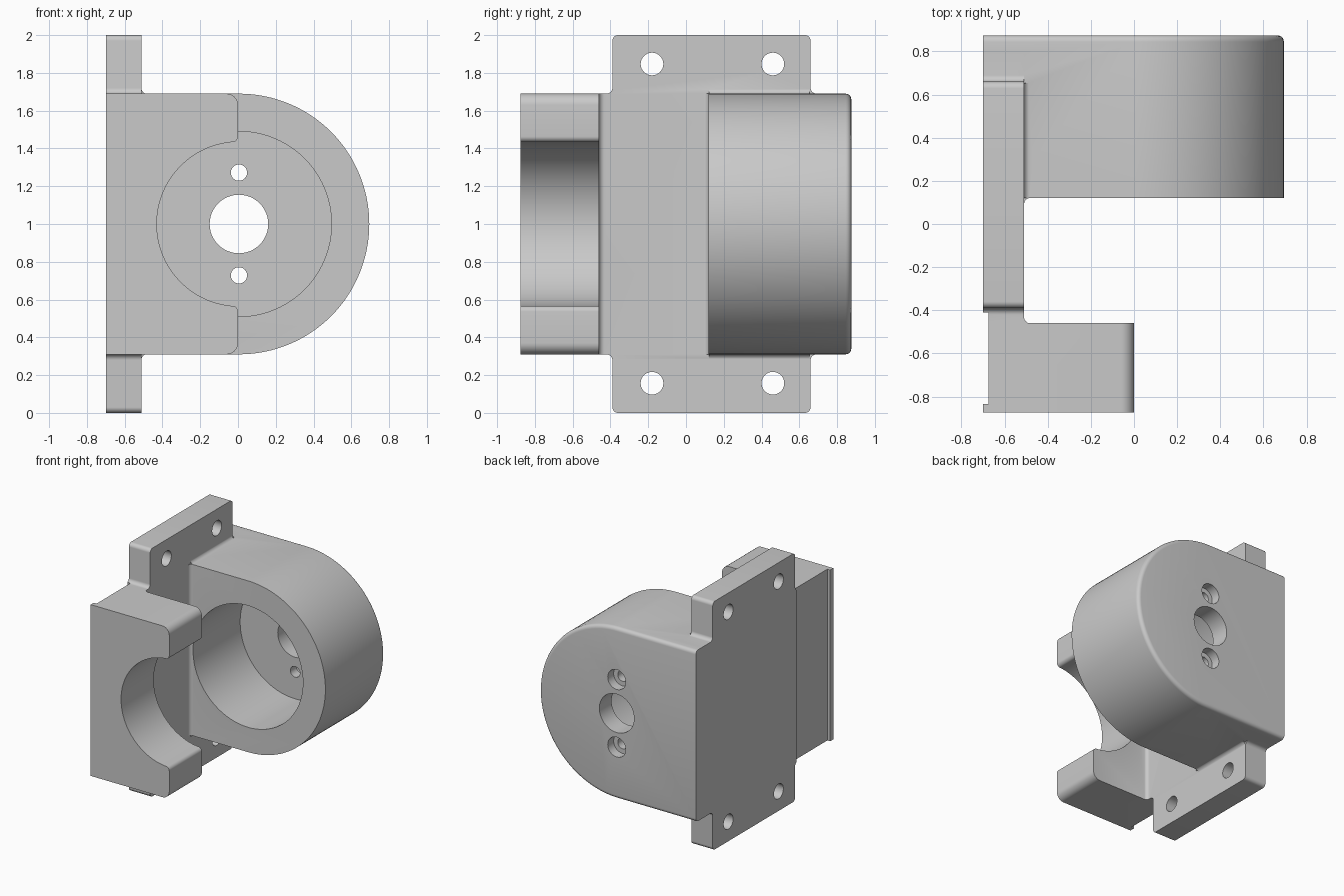
import bpy, bmesh
from math import sin, cos, tan, pi, radians
from mathutils import Vector

if "Cube" in bpy.data.objects:
    bpy.data.objects.remove(bpy.data.objects["Cube"], do_unlink=True)

grey = bpy.data.materials.new("machined grey")
grey.use_nodes = True
colour = (0.59, 0.59, 0.59, 1)
grey.diffuse_color = colour
grey.node_tree.nodes["Principled BSDF"].inputs["Base Color"].default_value = colour

CX, CZ = 0.005, 1.0          # main bore axis
LOW, HIGH = 0.31, 1.69       # body height range
LEFT, FACE = -0.70, -0.51    # mounting plate faces
BACK = 0.875
R = 0.03                     # general fillet


def rounded(points, steps=6):
    """Turn (a, b, radius) corners into a filleted outline."""
    out = []
    for i, p in enumerate(points):
        here = Vector(p[:2])
        if len(p) < 3:
            out.append(here)
            continue
        u = (Vector(points[i - 1][:2]) - here).normalized()
        v = (Vector(points[(i + 1) % len(points)][:2]) - here).normalized()
        half = u.angle(v) / 2
        cut = p[2] / tan(half)
        centre = here + (u + v).normalized() * cut / cos(half)
        start, end = here + u * cut - centre, here + v * cut - centre
        for k in range(steps + 1):
            out.append(centre + start.lerp(end, k / steps).normalized() * p[2])
    return out


def arc(r, start, end, n, a=CX, b=CZ):
    return [(a + r * cos(start + (end - start) * k / n),
             b + r * sin(start + (end - start) * k / n)) for k in range(n + 1)]


def extrude(name, outline, axis, t0, t1):
    place = {"X": lambda a, b, t: (t, a, b),
             "Y": lambda a, b, t: (a, t, b),
             "Z": lambda a, b, t: (a, b, t)}[axis]
    bm = bmesh.new()
    rings = [[bm.verts.new(place(a, b, t)) for a, b in outline] for t in (t0, t1)]
    n = len(outline)
    for ring in rings:
        bm.faces.new(ring)
    for i in range(n):
        j = (i + 1) % n
        bm.faces.new((rings[0][i], rings[0][j], rings[1][j], rings[1][i]))
    bmesh.ops.recalc_face_normals(bm, faces=bm.faces)
    mesh = bpy.data.meshes.new(name)
    bm.to_mesh(mesh)
    bm.free()
    mesh.materials.append(grey)
    obj = bpy.data.objects.new(name, mesh)
    bpy.context.collection.objects.link(obj)
    return obj


def rod(name, axis, r, a, b, t0, t1, n=40):
    return extrude(name, arc(r, 0, 2 * pi, n, a, b)[:-1], axis, t0, t1)


def box(a0, a1, b0, b1):
    return [(a0, b0), (a1, b0), (a1, b1), (a0, b1)]


def combine(target, tool, operation):
    mod = target.modifiers.new("combine", "BOOLEAN")
    mod.operation, mod.solver, mod.object = operation, "EXACT", tool
    bpy.context.view_layer.objects.active = target
    bpy.ops.object.modifier_apply(modifier=mod.name)
    bpy.data.objects.remove(tool, do_unlink=True)


# Mounting plate with the upper and lower flanges
F0, F1 = -0.39, 0.66
bracket = extrude("motor_bracket", rounded([
    (F0, 0, R), (F1, 0, R), (F1, LOW, R), (0.8, LOW), (0.8, HIGH), (F1, HIGH, R),
    (F1, 2, R), (F0, 2, R), (F0, HIGH, R), (-0.5, HIGH), (-0.5, LOW), (F0, LOW, R)]),
    "X", LEFT, FACE)

# Rear housing: D-shaped, with its back rim rounded
housing = extrude("rear_housing",
                  [(LEFT, LOW)] + arc(HIGH - CZ, -pi / 2, pi / 2, 64) + [(LEFT, HIGH)],
                  "Y", 0.12, BACK)
bm = bmesh.new()
bm.from_mesh(housing.data)
rim = [e for e in bm.edges if all(v.co.y > BACK - 0.001 for v in e.verts)
       and any(v.co.x > LEFT + 0.01 for v in e.verts)]
bmesh.ops.bevel(bm, geom=rim, offset=R, segments=5, profile=0.5, affect="EDGES")
bm.to_mesh(housing.data)
bm.free()

# Front cradle: block with an open half bore
gap = 0.435
cradle = extrude("front_cradle", rounded(
    [(LEFT, LOW), (0, LOW, 0.06), (0, CZ - gap, R)]
    + arc(gap, -pi / 2 - 0.1, -3 * pi / 2 + 0.1, 48)
    + [(0, CZ + gap, R), (0, HIGH, 0.06), (LEFT, HIGH)]),
    "Y", -BACK, -0.46)

# Inside fillets between the plate and both blocks
web = extrude("web_fillets", rounded([
    (-0.69, -0.6), (-0.47, -0.6), (-0.47, -0.461), (FACE, -0.461, R),
    (FACE, 0.121, R), (-0.47, 0.121), (-0.47, 0.3), (-0.69, 0.3)]), "Z", LOW, HIGH)

# Fillets between the flanges and the housing
S = FACE - 0.001
flange_fillets = extrude("flange_fillets", rounded([
    (-0.65, 0.1), (S, 0.1), (S, LOW + 0.001, R), (-0.3, LOW + 0.001),
    (-0.3, HIGH - 0.001), (S, HIGH - 0.001, R), (S, 1.9), (-0.65, 1.9)]),
    "Y", 0.121, F1 - 0.005)

for part in (housing, cradle, web, flange_fillets):
    combine(bracket, part, "UNION")

# Main bore, shaft hole and counterbored screw holes
cutters = [rod("bore", "Y", 0.49, CX, CZ, 0.05, 0.72, 96),
           rod("shaft_hole", "Y", 0.155, CX, CZ, 0.6, 1, 48)]
for side in (-1, 1):
    z = CZ + side * 0.272
    cutters += [rod("screw_hole", "Y", 0.043, CX, z, 0.6, 1),
                rod("counterbore", "Y", 0.08, CX, z, 0.8, 1)]

# Flange bolt holes
for y in (-0.18, 0.46):
    for z in (0.157, 1.847):
        cutters.append(rod("bolt_hole", "X", 0.06, y, z, -0.8, -0.4))

# Shallow relief on the mounting side
cutters.append(extrude("relief", box(-0.8, -0.675, -0.835, -0.41), "Z", 0.2, 1.8))

for tool in cutters:
    combine(bracket, tool, "DIFFERENCE")

bpy.ops.object.select_all(action="DESELECT")
bracket.select_set(True)
bpy.context.view_layer.objects.active = bracket
bpy.ops.object.shade_smooth_by_angle(angle=radians(30))
